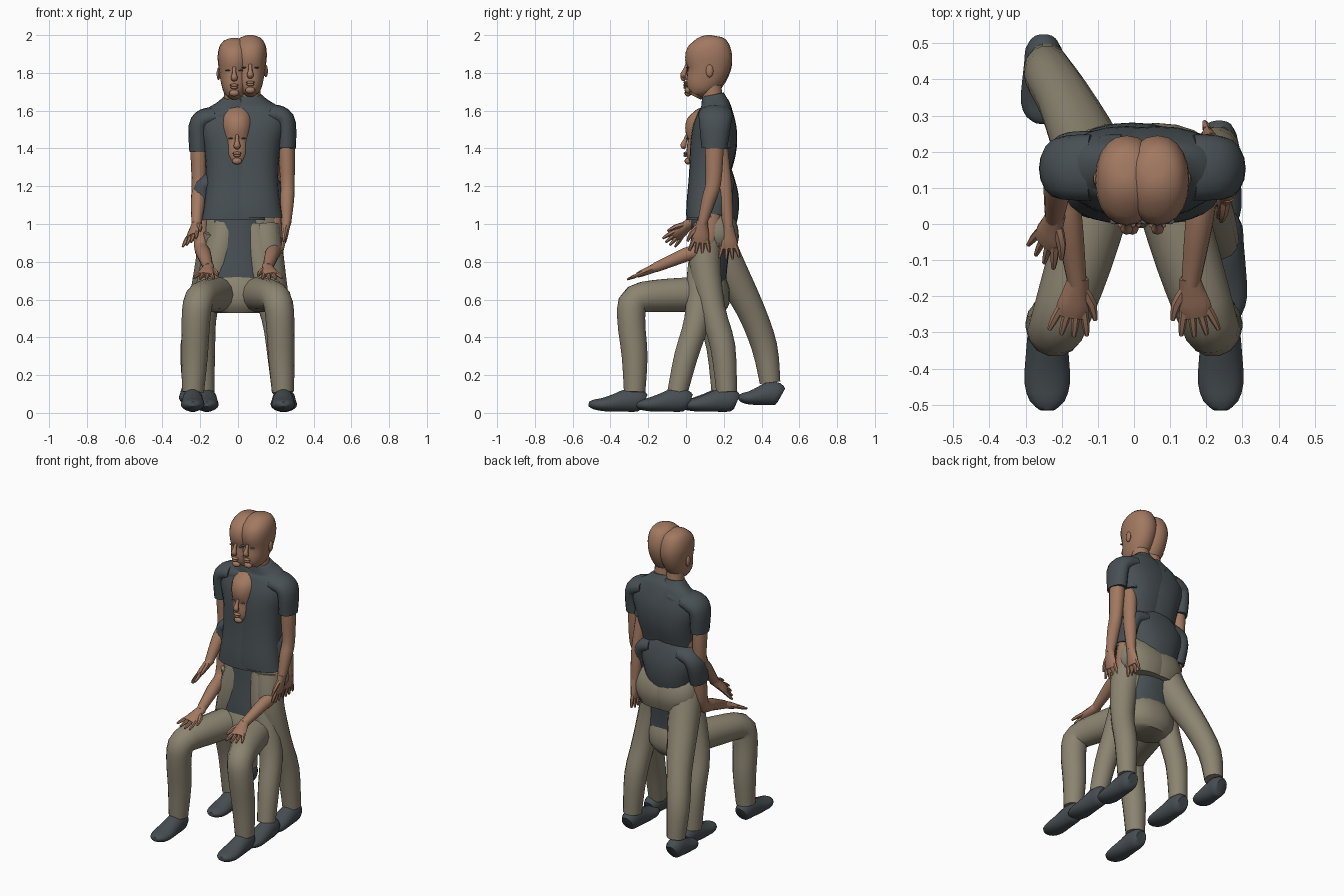
import bpy, bmesh, math
from mathutils import Vector, Matrix

if "Cube" in bpy.data.objects:
    bpy.data.objects.remove(bpy.data.objects["Cube"], do_unlink=True)

X, Y = Vector((1, 0, 0)), Vector((0, 1, 0))


def material(name, rgb):
    m = bpy.data.materials.new(name)
    m.use_nodes = True
    m.diffuse_color = (*rgb, 1)
    for n in m.node_tree.nodes:
        if n.type == 'BSDF_PRINCIPLED':
            n.inputs["Base Color"].default_value = (*rgb, 1)
            n.inputs["Roughness"].default_value = 0.8
    return m


SKIN = material("skin", (0.36, 0.19, 0.12))
SHIRT = material("shirt_grey", (0.065, 0.08, 0.088))
PANTS = material("trouser_khaki", (0.26, 0.23, 0.165))
SHOE = material("shoe_grey", (0.062, 0.075, 0.083))
EYE = material("eye_grey", (0.12, 0.12, 0.12))


def spline(pts, steps):
    """Catmull-Rom interpolation of section tuples."""
    out = []
    for i in range(len(pts) - 1):
        p0, p1 = pts[max(i - 1, 0)], pts[i]
        p2, p3 = pts[i + 1], pts[min(i + 2, len(pts) - 1)]
        for k in range(steps):
            t = k / steps
            out.append([b + 0.5 * t * (c - a + t * (2*a - 5*b + 4*c - d + t * (3*(b - c) + d - a)))
                        for a, b, c, d in zip(p0, p1, p2, p3)])
    return out + [list(pts[-1])]


def loft(bm, pts, side=X, sides=14, steps=3, power=1.0):
    """Closed tube through sections (x, y, z, r_side, r_other)."""
    secs = spline([tuple(p) if len(p) == 5 else (*p, p[3]) for p in pts], steps)
    rings = []
    for i, s in enumerate(secs):
        tan = Vector(secs[min(i + 1, len(secs) - 1)][:3]) - Vector(secs[max(i - 1, 0)][:3])
        tan.normalize()
        u = (side - tan * side.dot(tan)).normalized()
        v = tan.cross(u)
        ring = []
        for k in range(sides):
            a = math.tau * k / sides
            c, n = math.cos(a), math.sin(a)
            c, n = (math.copysign(abs(w) ** power, w) for w in (c, n))
            ring.append(bm.verts.new(Vector(s[:3]) + u * c * s[3] + v * n * s[4]))
        rings.append(ring)
    for a, b in zip(rings, rings[1:]):
        for k in range(sides):
            j = (k + 1) % sides
            bm.faces.new((a[k], a[j], b[j], b[k]))
    bm.faces.new(rings[0])
    bm.faces.new(rings[-1])


def blob(bm, loc, size):
    bmesh.ops.create_uvsphere(bm, u_segments=10, v_segments=6, radius=1,
                              matrix=Matrix.Translation(loc) @ Matrix.Diagonal((*size, 1)))


def part(name, mat, build):
    bm = bmesh.new()
    build(bm)
    bmesh.ops.recalc_face_normals(bm, faces=bm.faces)
    me = bpy.data.meshes.new(name)
    bm.to_mesh(me)
    bm.free()
    me.materials.append(mat)
    for p in me.polygons:
        p.use_smooth = True
    me.set_sharp_from_angle(angle=math.radians(50))
    bpy.context.collection.objects.link(bpy.data.objects.new(name, me))


def head(name, x, dz):
    # height, front y, back y, half width
    rows = [(1.69, .01, .08, .032), (1.72, -.008, .13, .056), (1.76, -.006, .18, .069),
            (1.80, -.001, .215, .077), (1.85, -.004, .24, .084), (1.90, -.002, .245, .088),
            (1.95, .02, .23, .08), (1.985, .055, .19, .056), (2.0, .11, .135, .015)]

    def build(bm):
        loft(bm, [(x, (f + b) / 2, z + dz, w, (b - f) / 2) for z, f, b, w in rows],
             sides=20, steps=2, power=.92)
        loft(bm, [(x, .15, 1.6 + dz, .062), (x, .14, 1.68 + dz, .054), (x, .13, 1.78 + dz, .054)])
        # nose, lips, chin and ears
        loft(bm, [(x, .006, 1.845 + dz, .009), (x, -.005, 1.815 + dz, .011),
                  (x, -.014, 1.79 + dz, .018, .016), (x, -.003, 1.776 + dz, .014, .008)], sides=8)
        for z, w in ((1.75, .025), (1.738, .021)):
            blob(bm, (x, -.003, z + dz), (w, .011, .008))
        blob(bm, (x, .01, 1.708 + dz), (.028, .018, .018))
        for s in (-1, 1):
            blob(bm, (x + s * .083, .125, 1.81 + dz), (.011, .02, .034))
    part(name + "_head", SKIN, build)

    def eyes(bm):
        for s in (-1, 1):
            blob(bm, (x + s * .034, .008, 1.828 + dz), (.013, .009, .004))
    part(name + "_eyes", EYE, eyes)


def hand(bm, wrist, aim, across, thumb):
    w, d = Vector(wrist), Vector(aim).normalized()
    a = Vector(across)
    a = (a - d * a.dot(d)).normalized()

    def row(*secs):
        return [(*(w + d * l + a * o), r, q) for l, o, r, q in secs]
    loft(bm, row((-.02, 0, .028, .026), (.03, 0, .037, .022), (.07, 0, .045, .019), (.1, 0, .04, .014)),
         side=a, sides=10)
    for i in range(4):
        o = (i - 1.5) * .022
        length = .075 - .008 * abs(i - 1.5)
        loft(bm, row((.08, o, .012, .012), (.08 + length * .6, o * 1.35, .011, .011),
                     (.08 + length * 1.1, o * 1.6, .006, .006)), side=a, sides=6, steps=2)
    t = thumb
    loft(bm, row((.015, t * .018, .015, .015), (.055, t * .05, .014, .013), (.1, t * .068, .006, .006)),
         side=a, sides=6, steps=2)


def shoe(name, x, heel, lift=0, size=1):
    secs = [(0, .058, .036, .042), (.025, .066, .05, .06), (.08, .068, .054, .064),
            (.15, .054, .06, .05), (.22, .044, .063, .036), (.27, .045, .048, .026), (.295, .046, .02, .012)]
    part(name, SHOE, lambda bm: loft(
        bm, [(x, heel - y * size, z + lift, w, h) for y, z, w, h in secs], steps=2))


def person(name, cx, dz, arms, legs, pelvis, lean=0):
    head(name, cx, dz if dz > -.1 else dz - .02)
    # shirt: height, centre y, half width, half depth
    rows = [(1.035, .102, .174, .1), (1.1, .104, .162, .102), (1.25, .12, .148, .105), (1.4, .143, .16, .122),
            (1.5, .152, .187, .118), (1.57, .156, .195, .1), (1.62, .156, .15, .082), (1.65, .15, .1, .07),
            (1.685, .143, .058, .058)]
    part(name + "_shirt", SHIRT, lambda bm: loft(
        bm, [(cx, y + lean, z + dz, w, d) for z, y, w, d in rows], sides=24, power=.88))
    part(name + "_hips", PANTS, lambda bm: loft(bm, pelvis, sides=20, power=.9))
    for label, s, arm, leg in zip(("left", "right"), (1, -1), arms, legs):
        elbow, wrist, aim, across, thumb = arm
        shoulder = Vector((cx + s * .188, .154 + lean, 1.53 + dz))
        cuff = shoulder.lerp(Vector(elbow), .42)
        part(f"{name}_{label}_sleeve", SHIRT, lambda bm: loft(
            bm, [(cx + s * .1, .156 + lean, 1.585 + dz, .05, .092),
                 (cx + s * .155, .156 + lean, 1.57 + dz, .056, .09),
                 (*shoulder, .054, .084), (*cuff, .05, .068)], sides=16))

        def arm_mesh(bm):
            loft(bm, [(*shoulder, .042), (*cuff, .044, .05), (*elbow, .038, .042),
                      (*Vector(elbow).lerp(Vector(wrist), .4), .038), (*wrist, .026)])
            hand(bm, wrist, aim, across, thumb)
        part(f"{name}_{label}_arm", SKIN, arm_mesh)
        path, foot = leg
        part(f"{name}_{label}_trouser_leg", PANTS, lambda bm: loft(bm, path))
        shoe(f"{name}_{label}_shoe", *foot)


def standing_hips(x):
    return [(x, .13, 1.07, .15, .085), (x, .158, .99, .17, .11),
            (x, .168, .92, .166, .112), (x, .172, .85, .12, .09)]


# Upright figure
person("standing", .065, 0,
       [((.262, .145, 1.22), (.255, .085, 1.0), (-.15, -.1, -1), Y, -1),
        ((-.13, .15, 1.22), (-.1, .14, 1.0), (.1, 0, -1), Y, -1)],
       [([(.14, .125, .99, .085), (.16, .1, .8, .085), (.205, .14, .55, .07),
          (.225, .195, .35, .068), (.235, .215, .11, .056)], (.235, .27)),
        ([(-.06, .125, .99, .09), (-.11, .1, .8, .085), (-.175, .12, .55, .068),
          (-.185, .17, .35, .064), (-.18, .19, .11, .056)], (-.165, .255))],
       standing_hips(.06))

# Striding figure
person("walking", -.02, -.015,
       [((.2, .2, 1.22), (.21, .225, .97), (-.1, .03, -1), Y, -1),
        ((-.207, .15, 1.2), (-.22, .015, 1.0), (-.25, -.7, -.65), (.5, -.5, .3), 1)],
       [([(.085, .125, .99, .085), (.13, .09, .75, .085), (.195, .06, .5, .07),
          (.22, 0, .3, .064), (.235, -.045, .11, .055)], (.25, .02)),
        ([(-.11, .14, .97, .095), (-.13, .21, .8, .095), (-.19, .34, .55, .077),
          (-.235, .415, .35, .07), (-.24, .445, .16, .056)], (-.25, .505, .035, .77))],
       standing_hips(-.025))


# Sitting figure, mirrored limbs
def sit_arm(s):
    return ((s * .195, .11, .885), (s * .157, -.165, .768), (s * .17, -.9, -.38), X, -s)


def sit_leg(s):
    return ([(s * .085, .12, .628, .095), (s * .15, -.1, .622, .09), (s * .205, -.265, .6, .08),
             (s * .222, -.29, .5, .076), (s * .23, -.272, .3, .07), (s * .238, -.272, .11, .058)],
            (s * .24, -.22))


person("sitting", -.005, -.355, [sit_arm(1), sit_arm(-1)], [sit_leg(1), sit_leg(-1)],
       [(-.005, .11, .53, .12, .09), (-.005, .11, .58, .165, .12),
        (-.005, .11, .66, .17, .12), (-.005, .11, .74, .15, .09)], lean=.01)
